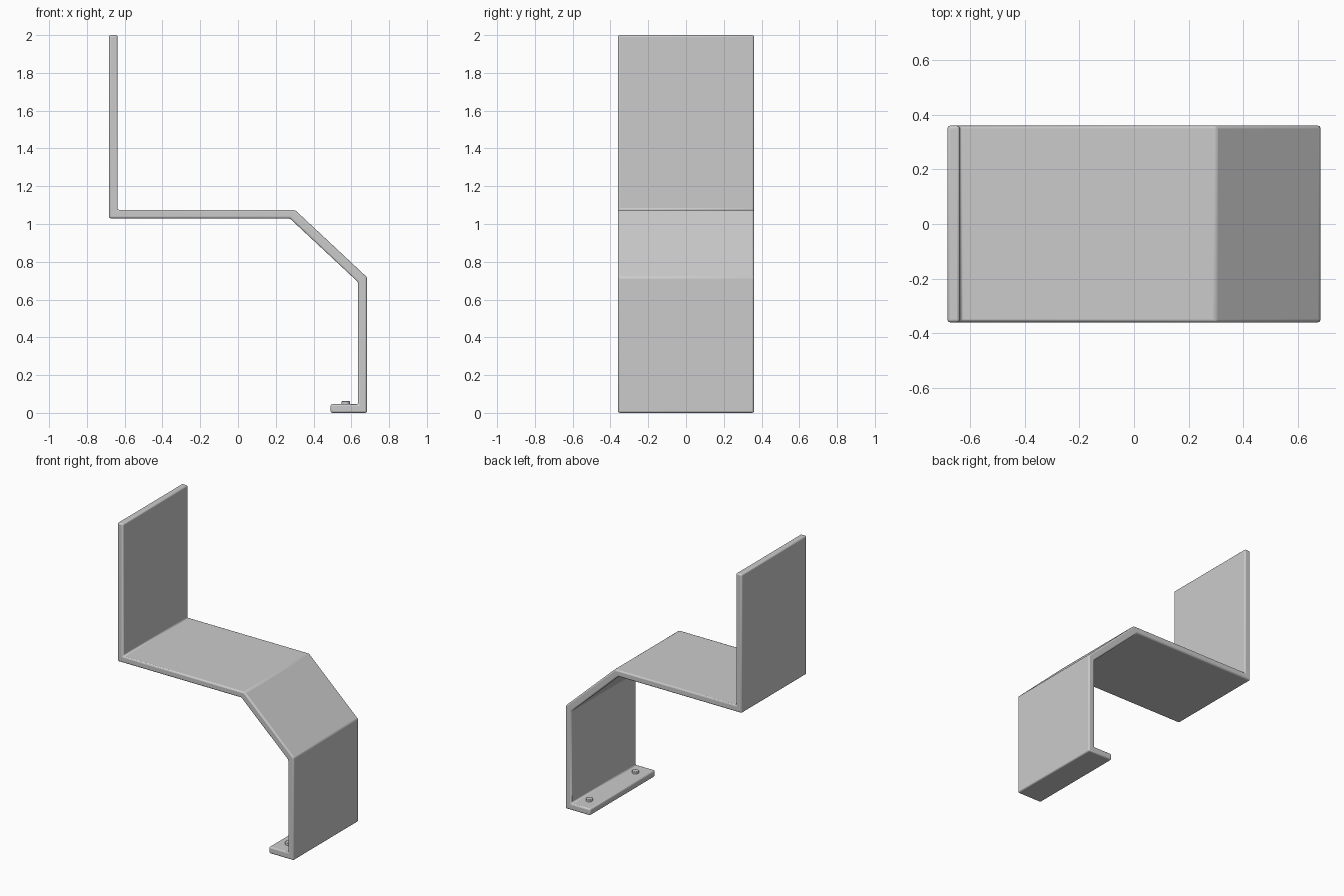
import bpy, bmesh, math

cube = bpy.data.objects.get("Cube")
if cube:
    bpy.data.objects.remove(cube, do_unlink=True)

grey = bpy.data.materials.new("light grey metal")
grey.use_nodes = True
COLOUR = (0.6, 0.6, 0.6, 1)
grey.diffuse_color = COLOUR
grey.node_tree.nodes["Principled BSDF"].inputs["Base Color"].default_value = COLOUR


def finish(name, bm, bevel, segments):
    """Turn a bmesh into a softly bevelled object."""
    bmesh.ops.recalc_face_normals(bm, faces=bm.faces)
    mesh = bpy.data.meshes.new(name)
    bm.to_mesh(mesh)
    bm.free()
    mesh.materials.append(grey)
    obj = bpy.data.objects.new(name, mesh)
    bpy.context.collection.objects.link(obj)
    mod = obj.modifiers.new("rounded edges", "BEVEL")
    mod.width, mod.segments = bevel, segments
    mod.limit_method, mod.angle_limit = "ANGLE", math.radians(30)
    bpy.ops.object.select_all(action="DESELECT")
    obj.select_set(True)
    bpy.context.view_layer.objects.active = obj
    bpy.ops.object.shade_smooth_by_angle(angle=math.radians(35))
    return obj


# Bent strip: side profile extruded across the width
WIDTH = 0.72
profile = [(-0.683, 2), (-0.638, 2), (-0.638, 1.075), (0.301, 1.075),
           (0.683, 0.718), (0.683, 0), (0.49, 0), (0.49, 0.046),
           (0.636, 0.046), (0.636, 0.692), (0.274, 1.03), (-0.683, 1.03)]
bm = bmesh.new()
face = bm.faces.new([bm.verts.new((x, -WIDTH / 2, z)) for x, z in profile])
swept = bmesh.ops.extrude_face_region(bm, geom=[face])["geom"]
bmesh.ops.translate(bm, vec=(0, WIDTH, 0),
                    verts=[v for v in swept if isinstance(v, bmesh.types.BMVert)])
finish("bent_bracket", bm, 0.01, 3)

# Two screw heads on the foot flange
for side, y in (("front", -0.255), ("back", 0.255)):
    bm = bmesh.new()
    bmesh.ops.create_cone(bm, cap_ends=True, segments=24, radius1=0.022,
                          radius2=0.022, depth=0.03)
    bmesh.ops.translate(bm, verts=bm.verts, vec=(0.57, y, 0.047))
    finish(side + "_screw_head", bm, 0.003, 2)
